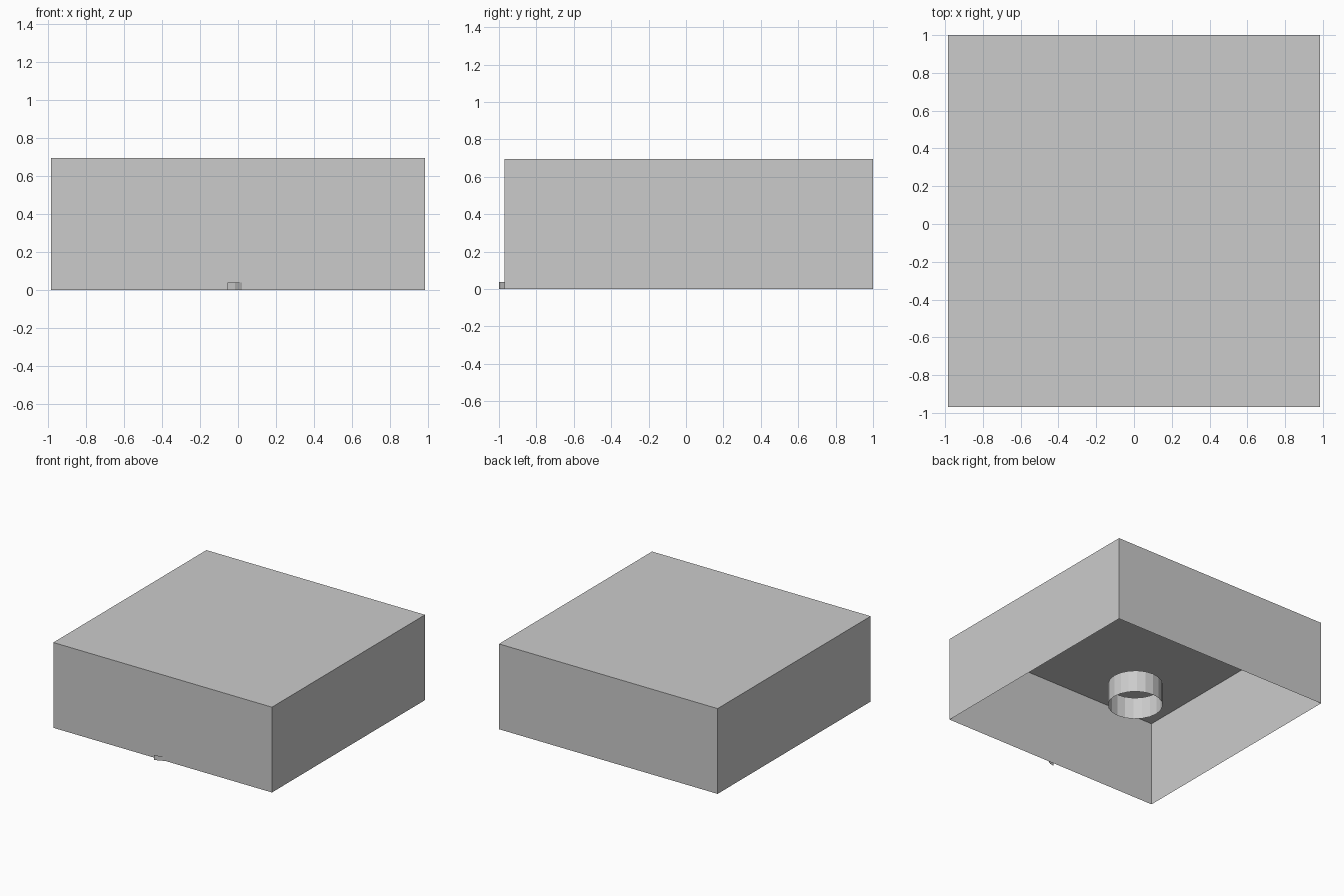
import bpy, bmesh
from math import radians

if "Cube" in bpy.data.objects:
    bpy.data.objects.remove(bpy.data.objects["Cube"])


def make_object(name, bm):
    mesh = bpy.data.meshes.new(name)
    bm.to_mesh(mesh)
    bm.free()
    obj = bpy.data.objects.new(name, mesh)
    bpy.context.collection.objects.link(obj)
    return obj


WIDTH, DEPTH, HEIGHT = 1.97, 1.97, 0.695
CENTRE_Y = 0.015

# Square shade: thin-sheet box with an open underside
bm = bmesh.new()
bmesh.ops.create_cube(bm, size=1)
bottom = [f for f in bm.faces if f.normal.z < -0.5]
bmesh.ops.delete(bm, geom=bottom, context='FACES_ONLY')
bmesh.ops.scale(bm, vec=(WIDTH, DEPTH, HEIGHT), verts=bm.verts)
bmesh.ops.translate(bm, vec=(0, CENTRE_Y, HEIGHT / 2), verts=bm.verts)
make_object("shade", bm)

# Socket ring: open tube hanging in the middle of the shade
RING_LOW, RING_HEIGHT = 0.055, 0.18
bm = bmesh.new()
bmesh.ops.create_cone(bm, cap_ends=False, segments=20, radius1=0.205,
                      radius2=0.205, depth=RING_HEIGHT)
bmesh.ops.translate(bm, vec=(0, CENTRE_Y, RING_LOW + RING_HEIGHT / 2), verts=bm.verts)
make_object("socket_ring", bm)

# Front pull tab: small upright strip bending out from the front wall
path = [(-0.055, -1.0), (-0.015, -0.992), (0.02, -0.97)]
bm = bmesh.new()
low = [bm.verts.new((x, y, 0)) for x, y in path]
high = [bm.verts.new((x, y, 0.038)) for x, y in path]
for i in range(len(path) - 1):
    bm.faces.new((low[i], low[i + 1], high[i + 1], high[i]))
make_object("pull_tab", bm)
